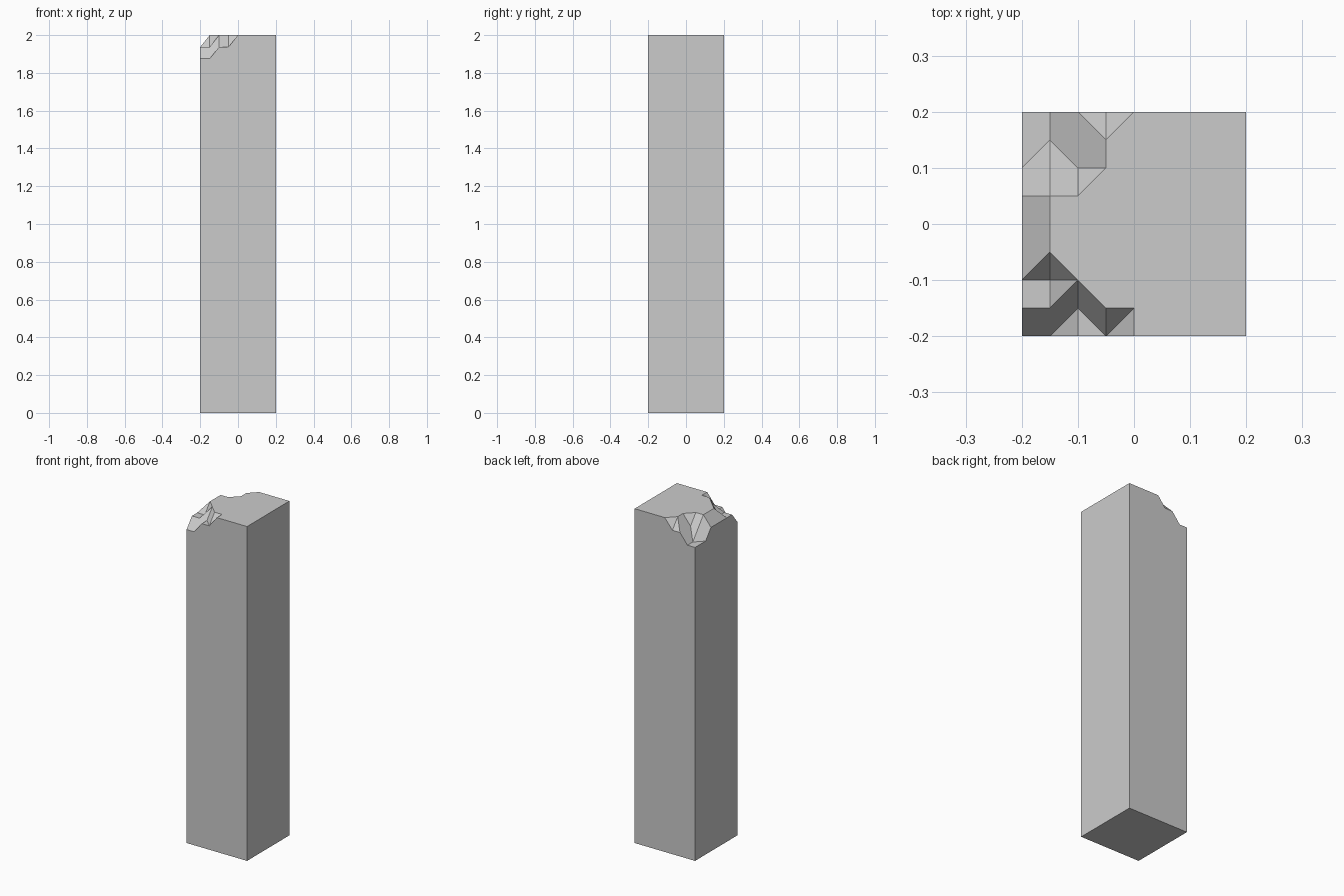
import bpy, bmesh

if "Cube" in bpy.data.objects:
    bpy.data.objects.remove(bpy.data.objects["Cube"])

# Chip depth of the pillar top, one row per 0.05 step in y (front to back),
# one digit per x line; each unit lowers the top by one step.
DEPTH = ["221100", "111000", "110000", "100000", "100000",
         "100000", "211000", "221000", "221100"]
X = [-0.2, -0.15, -0.1, -0.05, 0.0, 0.2]
STEP_Z = 0.0625
# Cells (column, row) whose crease runs the other diagonal
BACK_CREASE = {(2, 0), (2, 1), (1, 2), (1, 6), (2, 7)}

bm = bmesh.new()

# Broken top surface
v = [[bm.verts.new((x, -0.2 + 0.05 * j, 2 - STEP_Z * int(d)))
      for x, d in zip(X, row)] for j, row in enumerate(DEPTH)]
for j in range(len(DEPTH) - 1):
    for i in range(len(X) - 1):
        a, b, c, d = v[j][i], v[j][i + 1], v[j + 1][i + 1], v[j + 1][i]
        if (i, j) in BACK_CREASE:
            tris = ((a, b, d), (b, c, d))
        else:
            tris = ((a, b, c), (a, c, d))
        for t in tris:
            bm.faces.new(t)

# Shaft: extrude the top straight down to the ground
ext = bmesh.ops.extrude_face_region(bm, geom=bm.faces[:], use_keep_orig=True)
for g in ext["geom"]:
    if isinstance(g, bmesh.types.BMVert):
        g.co.z = 0.0

# Merge coplanar faces into clean flat facets
bmesh.ops.recalc_face_normals(bm, faces=bm.faces[:])
bmesh.ops.dissolve_limit(bm, angle_limit=0.01, verts=bm.verts[:], edges=bm.edges[:])
bmesh.ops.recalc_face_normals(bm, faces=bm.faces[:])

mesh = bpy.data.meshes.new("broken_pillar")
bm.to_mesh(mesh)
bm.free()
bpy.context.collection.objects.link(bpy.data.objects.new("broken_pillar", mesh))
